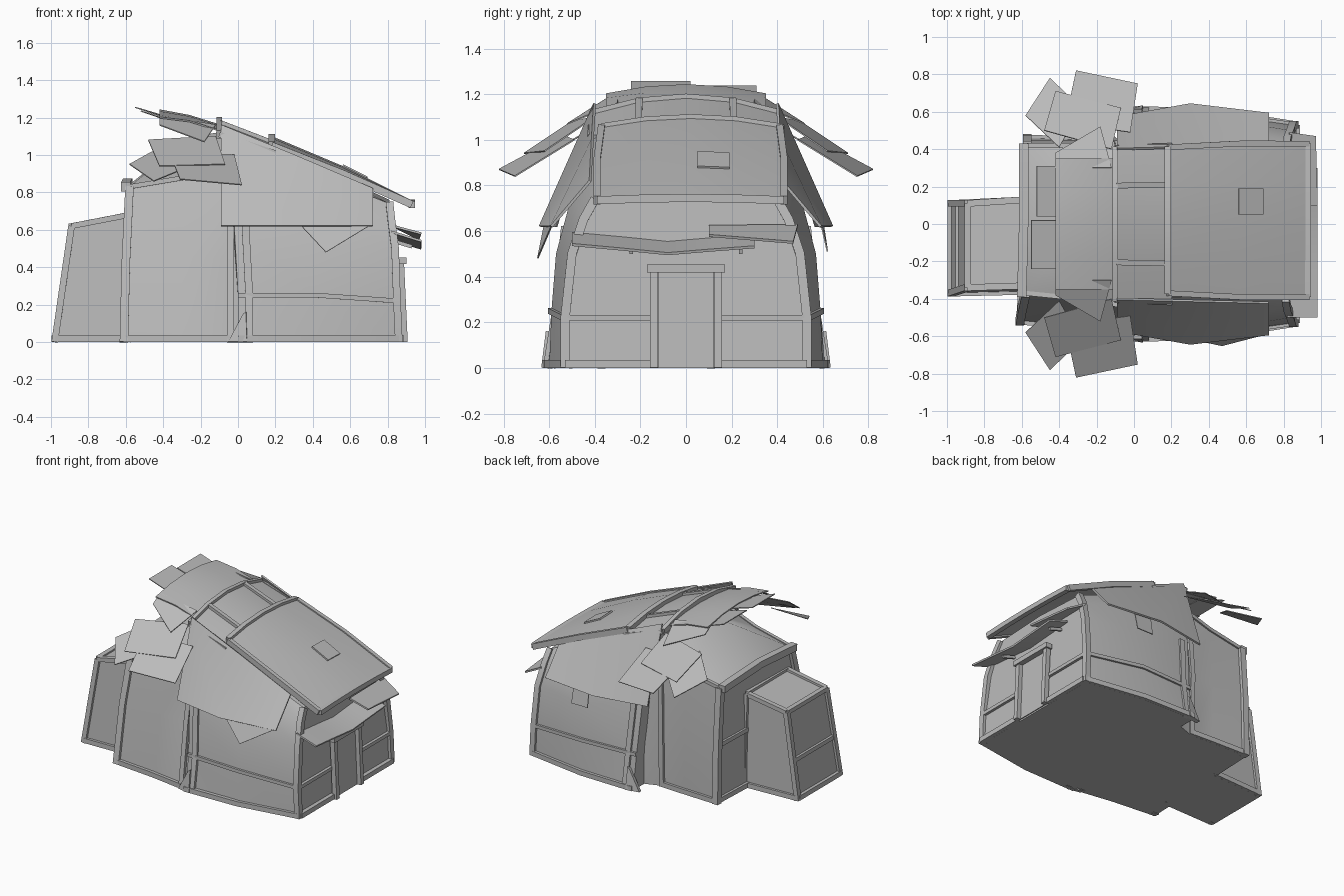
import bpy, bmesh
from mathutils import Vector

default_cube = bpy.data.objects.get("Cube")
if default_cube:
    bpy.data.objects.remove(default_cube, do_unlink=True)

grey = bpy.data.materials.new("plain_grey")
grey.use_nodes = True
GREY_VALUE = (.5, .5, .5, 1)
grey.diffuse_color = GREY_VALUE
grey.node_tree.nodes["Principled BSDF"].inputs["Base Color"].default_value = GREY_VALUE


def finish(name, bm, thickness=0):
    """Turn a bmesh into a shaded object, with optional board thickness."""
    bmesh.ops.recalc_face_normals(bm, faces=bm.faces)
    mesh = bpy.data.meshes.new(name)
    bm.to_mesh(mesh)
    bm.free()
    mesh.materials.append(grey)
    obj = bpy.data.objects.new(name, mesh)
    bpy.context.collection.objects.link(obj)
    bpy.ops.object.select_all(action="DESELECT")
    obj.select_set(True)
    bpy.context.view_layer.objects.active = obj
    if thickness:
        solid = obj.modifiers.new("thickness", "SOLIDIFY")
        solid.thickness = thickness
        solid.offset = 0
        bpy.ops.object.modifier_apply(modifier=solid.name)
    bpy.ops.object.shade_smooth_by_angle(angle=.5)
    return obj


def flip(points):
    return [(x, -y, z) for x, y, z in points]


def between(a, b, t):
    return Vector(a).lerp(Vector(b), t)


def loft(name, sections, closed=False, thickness=0):
    """Skin a row of equal-length sections; a closed loft gets end caps."""
    bm = bmesh.new()
    rings = [[bm.verts.new(p) for p in section] for section in sections]
    count = len(rings[0])
    for a, b in zip(rings, rings[1:]):
        for i in range(count if closed else count - 1):
            j = (i + 1) % count
            bm.faces.new((a[i], a[j], b[j], b[i]))
    if closed:
        bm.faces.new(rings[0])
        bm.faces.new(rings[-1])
    return finish(name, bm, thickness)


def beam(name, path, width=.03, depth=.03):
    """Sweep a rectangular timber along a path."""
    path = [Vector(p) for p in path]
    sections = []
    for i, p in enumerate(path):
        along = (path[min(i + 1, len(path) - 1)] - path[max(i - 1, 0)]).normalized()
        up = Vector((0, 0, 1)) if abs(along.z) < .8 else Vector((1, 0, 0))
        side = along.cross(up).normalized() * width / 2
        lift = side.cross(along).normalized() * depth / 2
        sections.append([p + side + lift, p - side + lift, p - side - lift, p + side - lift])
    return loft(name, sections, closed=True)


def board(name, corners, thickness=.006):
    """A loose flat board from four corners."""
    a, b, c, d = corners
    return loft(name, [[a, b], [d, c]], thickness=thickness)


# Front hall: half profiles from ground to ridge, swept toward the door
hall_rear = [(0, .61, 0), (0, .57, .25), (-.02, .53, .62), (-.05, .44, .95), (-.07, .39, 1.1), (-.08, 0, 1.17)]
hall_middle = [(.42, .6, 0), (.42, .59, .25), (.42, .57, .5), (.41, .5, .76), (.4, .39, .9), (.4, 0, .95)]
hall_front = [(.86, .53, 0), (.85, .53, .22), (.84, .5, .5), (.82, .45, .65), (.81, .4, .74), (.81, 0, .76)]
hall = [hall_rear, hall_middle, hall_front]
loft("front_hall", [p + flip(p[:-1])[::-1] for p in hall], closed=True)

# Rear hall: uneven sides, a hipped roof, and an end tucked into the front hall
near_rows = [
    [(-.61, -.52, 0), (-.6, -.46, .42), (-.58, -.37, .83)],
    [(-.3, -.55, 0), (-.3, -.49, .45), (-.28, -.4, .88)],
    [(-.04, -.59, 0), (-.04, -.53, .45), (-.04, -.44, .94)],
    [(.05, -.56, 0), (.05, -.5, .45), (.05, -.38, .93)],
]
far_rows = [
    [(-.57, .46, 0), (-.57, .45, .42), (-.57, .42, .83)],
    [(-.3, .45, 0), (-.3, .45, .45), (-.3, .42, .88)],
    [(-.12, .44, 0), (-.12, .45, .45), (-.1, .43, .93)],
    [(.05, .5, 0), (.05, .48, .45), (.05, .38, .93)],
]
ridge = [(-.57, 0, .85), (-.27, 0, 1.09), (-.06, 0, 1.13), (.05, 0, 1.06)]
loft("rear_hall", [n + [r] + f[::-1] for n, r, f in zip(near_rows, ridge, far_rows)], closed=True)

# Rear hall timber frame
for side, rows in (("near", near_rows[:3]), ("far", far_rows[:3])):
    beam(f"rear_corner_post_{side}", rows[0], .045, .045)
    beam(f"rear_joint_post_{side}", rows[2], .035, .035)
    beam(f"rear_sill_{side}", [(x, y, .018) for x, y, z in (r[0] for r in rows)], .035, .035)
    beam(f"rear_eave_{side}", [r[2] for r in rows], .025, .025)
beam("rear_eave_beam", [(-.6, -.39, .83), (-.59, 0, .85), (-.59, .43, .83)], .05, .05)
beam("rear_wall_rail", [near_rows[0][1], far_rows[0][1]], .03, .03)
beam("rear_wall_sill", [(-.61, -.5, .02), (-.57, .45, .02)], .035, .035)

# Small shed leaning on the rear wall
shed_base = [(-.98, -.37, 0), (-.98, .11, 0), (-.56, .13, 0), (-.56, -.36, 0)]
shed_top = [(-.89, -.34, .62), (-.89, .11, .62), (-.58, .13, .68), (-.58, -.33, .68)]
loft("shed", [shed_base, shed_top], closed=True)
for i in range(4):
    j = (i + 1) % 4
    beam(f"shed_post_{i}", [shed_base[i], shed_top[i]], .035, .035)
    beam(f"shed_roof_trim_{i}", [shed_top[i], shed_top[j]], .035, .03)
    beam(f"shed_sill_{i}", [Vector(p) + Vector((0, 0, .018)) for p in (shed_base[i], shed_base[j])], .035, .035)
beam("shed_rail", [between(shed_base[k], shed_top[k], .45) for k in (0, 1)])

# Front hall frame and side roof panels, same on both sides
panel_top = [(-.09, .4, 1.16), (.3, .41, 1), (.72, .42, .82)]
panel_low = [(-.09, .57, .62), (.3, .64, .62), (.72, .59, .62)]
for side, turn in (("near", flip), ("far", list)):
    beam(f"hall_front_post_{side}", turn(hall_front[:5]), .04, .04)
    beam(f"hall_joint_post_{side}", turn([(x + .06, y, z) for x, y, z in hall_rear[:3]]), .035, .04)
    beam(f"hall_rail_{side}", turn([p[1] for p in hall]), .03, .025)
    beam(f"hall_sill_{side}", turn([(x, y, .018) for x, y, z in (p[0] for p in hall)]), .04, .035)
    loft(f"side_roof_panel_{side}", [turn(panel_top), turn(panel_low)], thickness=.012)
    foot = [(-.05, .6, 0), (.05, .62, 0), (.045, .6, .16), (.03, .6, .15)]
    board(f"foot_wedge_{side}", turn(foot), .03)
    # Front wall rail and sill beside the doorway
    beam(f"front_rail_{side}", turn([(.855, .15, .22), (.855, .52, .22)]), .03, .025)
    beam(f"front_sill_{side}", turn([(.87, .15, .018), (.87, .53, .018)]), .035, .035)
    beam(f"door_post_{side}", turn([(.89, .14, 0), (.87, .14, .43)]), .035, .035)
    # Loose boards hanging over the side eaves
    loose = [
        [(-.31, .82, .87), (.02, .75, .84), (-.02, .49, 1), (-.37, .54, 1.02)],
        [(-.58, .58, .95), (-.45, .78, .86), (-.28, .62, .93), (-.4, .41, 1.05)],
        [(-.42, .71, .94), (-.07, .62, .95), (-.12, .4, 1.1), (-.48, .5, 1.08)],
        [(-.42, .3, 1.21), (-.12, .3, 1.16), (-.18, .52, 1.07), (-.42, .38, 1.16)],
    ]
    for number, corners in enumerate(loose):
        board(f"loose_board_{side}_{number}", turn(corners))
board("hanging_board_near", [(.33, -.62, .63), (.47, -.65, .48), (.7, -.59, .62), (.55, -.55, .7)])
board("hanging_board_far", [(.36, .6, .64), (.36, .62, .51), (.49, .62, .51), (.49, .59, .64)])
beam("door_lintel", [(.875, -.17, .435), (.875, .17, .435)], .05, .035)
board("door", [(.875, -.12, 0), (.875, .12, 0), (.857, .12, .42), (.857, -.12, .42)])


# Big front roof and upper roof, arched across y
def arch(x, half_width, eave, crown):
    return [(x, half_width * t, crown - (crown - eave) * t * t) for t in (-1, -.5, 0, .5, 1)]


roof_rows = [arch(.18, .39, 1.05, 1.09), arch(.56, .41, .9, .93), arch(.93, .41, .735, .745)]
roof_rows = [[(x, y + .02, z) for x, y, z in row] for row in roof_rows]
loft("front_roof", roof_rows, thickness=.02)
beam("front_roof_trim_top", roof_rows[0], .035, .045)
beam("front_roof_trim_low", roof_rows[-1], .035, .035)
for name, k in (("near", 0), ("far", -1)):
    beam(f"front_roof_trim_{name}", [row[k] for row in roof_rows], .03, .04)
board("roof_hatch", [(.56, .05, .945), (.69, .05, .88), (.69, .19, .875), (.56, .19, .94)], .012)
upper_rows = [arch(-.1, .41, 1.11, 1.18), arch(.2, .42, 1.01, 1.06)]
loft("upper_roof", upper_rows, thickness=.015)
beam("upper_roof_ridge", upper_rows[0], .03, .045)
for name, k in (("near", 1), ("far", 3)):
    beam(f"upper_roof_batten_{name}", [row[k] for row in upper_rows], .03, .05)
for name, k in (("near", 0), ("far", -1)):
    beam(f"upper_roof_trim_{name}", [row[k] for row in upper_rows], .025, .03)

# Loose boards lying over the ridge
loft("ridge_cover", [arch(-.42, .35, 1.2, 1.24), arch(-.26, .35, 1.18, 1.21), arch(-.1, .35, 1.13, 1.16)], thickness=.008)
board("ridge_board_near", [(-.55, -.24, 1.255), (-.3, -.24, 1.17), (-.3, .02, 1.18), (-.55, .02, 1.255)])
board("ridge_board_far", [(-.52, .04, 1.235), (-.3, .04, 1.17), (-.3, .31, 1.16), (-.52, .31, 1.235)])

# Warped awning boards above the door
awning = [(-.5, .03), (-.28, .01), (-.08, -.01), (.1, .005), (.3, .02)]
loft("awning_low", [[(x, y, z + dz) for y, dz in awning] for x, z in ((.82, .56), (.98, .51))], thickness=.012)
board("awning_high", [(.83, .1, .62), (.83, .49, .625), (.97, .47, .55), (.98, .1, .58)], .012)
beam("awning_bracket_near", [(.83, -.24, .54), (.93, -.24, .51)], .015, .02)
beam("awning_bracket_far", [(.83, .24, .54), (.93, .24, .51)], .015, .02)
